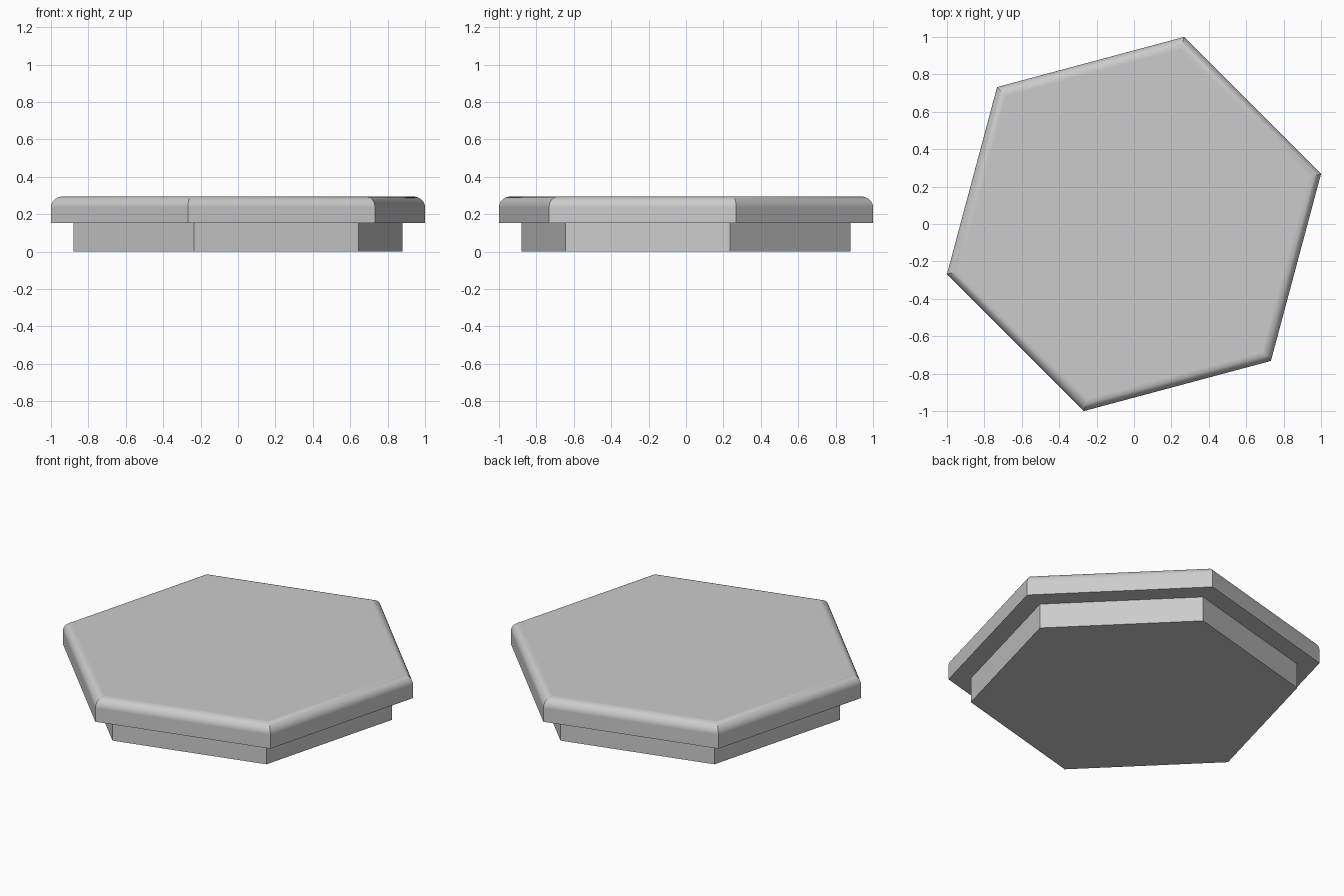
import bpy, bmesh, math

default = bpy.data.objects.get("Cube")
if default:
    bpy.data.objects.remove(default, do_unlink=True)

SIDES = 6
TURN = math.radians(15)
FIT = 1 / math.cos(TURN)  # corner radius for a half width of 1

grey = bpy.data.materials.new("light_grey")
grey.use_nodes = True
colour = (0.6, 0.6, 0.6, 1)
grey.diffuse_color = colour
grey.node_tree.nodes["Principled BSDF"].inputs["Base Color"].default_value = colour


def hex_prism(name, profile):
    """Stack hexagonal rings from (corner radius, height) pairs and cap both ends."""
    bm = bmesh.new()
    rings = []
    for radius, z in profile:
        angles = [TURN + math.tau * i / SIDES for i in range(SIDES)]
        rings.append([bm.verts.new((radius * math.cos(a), radius * math.sin(a), z))
                      for a in angles])
    for low, high in zip(rings, rings[1:]):
        for i in range(SIDES):
            j = (i + 1) % SIDES
            bm.faces.new((low[i], low[j], high[j], high[i]))
    bm.faces.new(rings[0][::-1])
    bm.faces.new(rings[-1])
    mesh = bpy.data.meshes.new(name)
    bm.to_mesh(mesh)
    bm.free()
    mesh.materials.append(grey)
    obj = bpy.data.objects.new(name, mesh)
    bpy.context.collection.objects.link(obj)
    return obj


# Straight-sided base
base_radius = 0.88 * FIT
hex_prism("base", [(base_radius, 0), (base_radius, 0.153)])

# Overhanging slab with a rounded top rim
TOP, ROUND, STEPS = 0.295, 0.058, 10
rim = [(FIT, 0.153)]
for i in range(STEPS + 1):
    a = math.pi / 2 * i / STEPS
    inset = ROUND * (1 - math.cos(a)) / math.cos(math.pi / SIDES)
    rim.append((FIT - inset, TOP - ROUND * (1 - math.sin(a))))
slab = hex_prism("top_slab", rim)

# Smooth the rim while the mitred corners stay sharp and the top stays flat
bpy.ops.object.select_all(action='DESELECT')
slab.select_set(True)
bpy.context.view_layer.objects.active = slab
bpy.ops.object.shade_smooth_by_angle(angle=math.radians(30))
normals = slab.modifiers.new("flat_top_normals", 'WEIGHTED_NORMAL')
normals.keep_sharp = True
